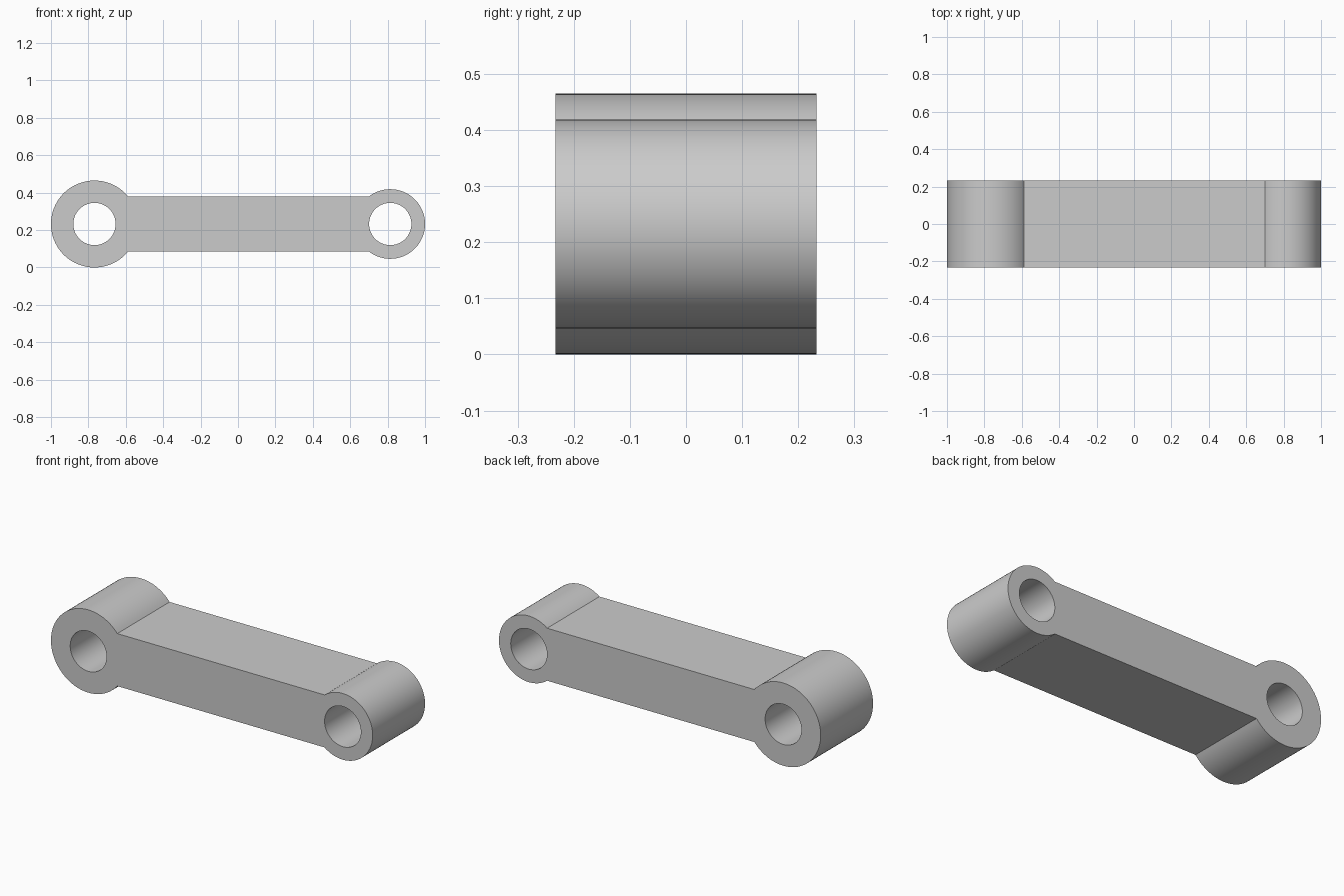
import bpy
import bmesh
from math import asin, cos, sin, pi

cube = bpy.data.objects.get("Cube")
if cube:
    bpy.data.objects.remove(cube, do_unlink=True)

HALF_DEPTH = 0.2325
AXIS_Z = 0.2325
BAR_HALF = 0.1475
BIG_X, BIG_R = -0.7675, 0.2325
SMALL_X, SMALL_R = 0.814, 0.186
HOLE_R = 0.113


def arc(cx, r, start, end, steps):
    """Points on an arc in the XZ plane, both ends included."""
    angles = [start + (end - start) * i / steps for i in range(steps + 1)]
    return [(cx + r * cos(a), -HALF_DEPTH, AXIS_Z + r * sin(a)) for a in angles]


def add_loop(bm, points):
    verts = [bm.verts.new(p) for p in points]
    return [bm.edges.new((v, verts[i - 1])) for i, v in enumerate(verts)]


# Grey metal
metal = bpy.data.materials.new("grey_metal")
metal.use_nodes = True
grey = (0.6, 0.6, 0.6, 1)
metal.diffuse_color = grey
metal.node_tree.nodes["Principled BSDF"].inputs["Base Color"].default_value = grey

# Outline: large eye, straight bar, small eye
big_a = asin(BAR_HALF / BIG_R)
small_a = asin(BAR_HALF / SMALL_R)
outline = arc(BIG_X, BIG_R, big_a, 2 * pi - big_a, 72)
outline += arc(SMALL_X, SMALL_R, small_a - pi, pi - small_a, 72)

bm = bmesh.new()
edges = add_loop(bm, outline)

# Pin holes
for x in (BIG_X, SMALL_X):
    edges += add_loop(bm, arc(x, HOLE_R, 0, 2 * pi, 64)[:-1])

# Fill the profile and extrude it through the depth
bmesh.ops.triangle_fill(bm, edges=edges, use_beauty=True, normal=(0, -1, 0))
result = bmesh.ops.extrude_face_region(bm, geom=bm.faces[:], use_keep_orig=True)
moved = [g for g in result["geom"] if isinstance(g, bmesh.types.BMVert)]
bmesh.ops.translate(bm, verts=moved, vec=(0, 2 * HALF_DEPTH, 0))
bmesh.ops.recalc_face_normals(bm, faces=bm.faces[:])

mesh = bpy.data.meshes.new("link_arm")
bm.to_mesh(mesh)
bm.free()
mesh.materials.append(metal)
link = bpy.data.objects.new("link_arm", mesh)
bpy.context.collection.objects.link(link)

# Smooth eyes with crisp rims
bpy.ops.object.select_all(action="DESELECT")
link.select_set(True)
bpy.context.view_layer.objects.active = link
bpy.ops.object.shade_smooth_by_angle(angle=pi / 6)
